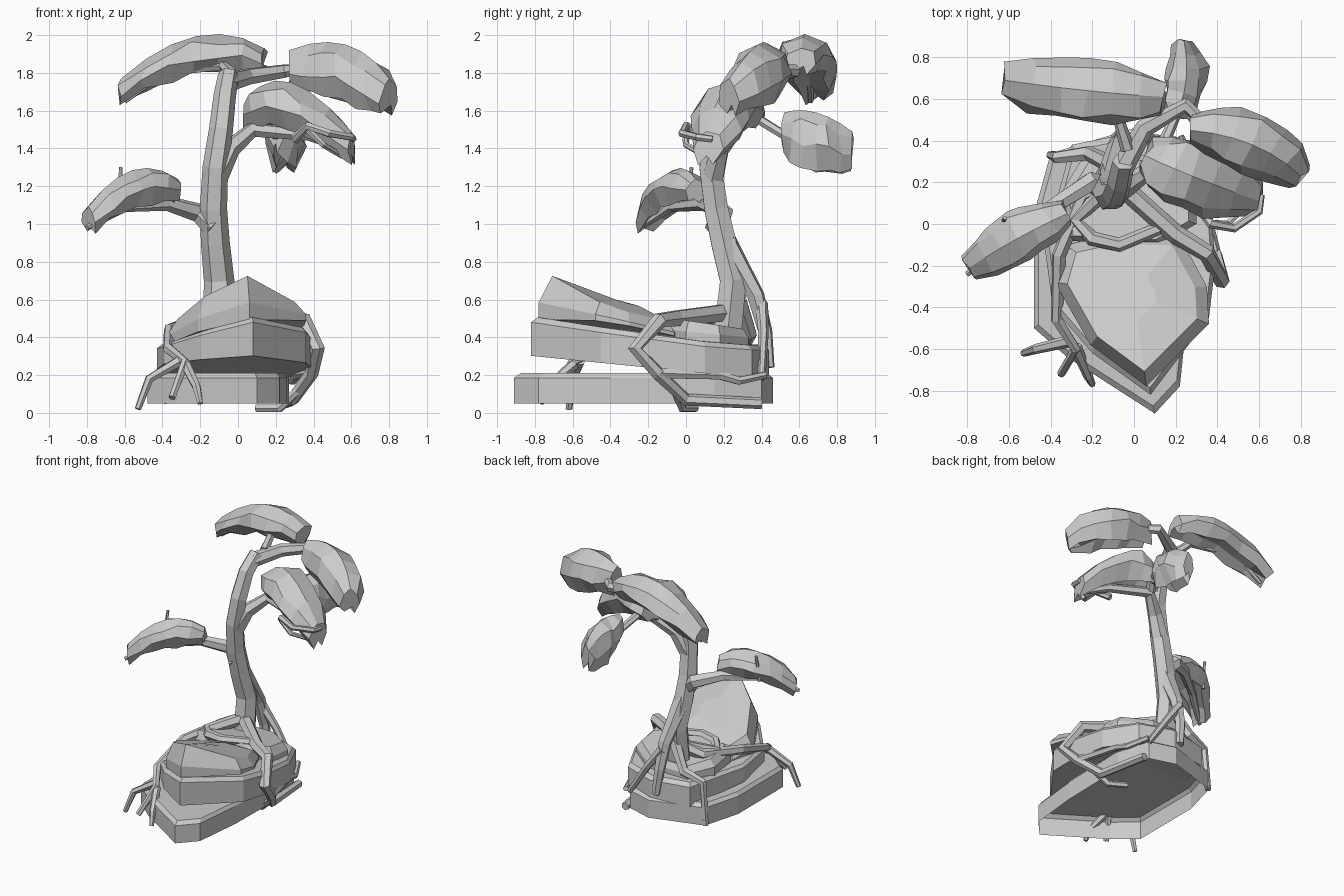
import bpy
import bmesh
import math
import random
from mathutils import Vector

random.seed(4)

default_cube = bpy.data.objects.get("Cube")
if default_cube:
    bpy.data.objects.remove(default_cube, do_unlink=True)

# One plain grey for everything
clay = bpy.data.materials.new("plain_grey")
clay.use_nodes = True
clay.diffuse_color = (.6, .6, .6, 1)
clay.node_tree.nodes["Principled BSDF"].inputs["Base Color"].default_value = clay.diffuse_color


def add_object(name, mesh):
    mesh.materials.clear()
    mesh.materials.append(clay)
    for polygon in mesh.polygons:
        polygon.use_smooth = False
    obj = bpy.data.objects.new(name, mesh)
    bpy.context.collection.objects.link(obj)


def loft(name, rings, closed_bottom=True):
    """Skin a list of equally long point rings and close the ends."""
    bm = bmesh.new()
    loops = [[bm.verts.new(point) for point in ring] for ring in rings]
    count = len(loops[0])
    for lower, upper in zip(loops, loops[1:]):
        for i in range(count):
            j = (i + 1) % count
            bm.faces.new((lower[i], lower[j], upper[j], upper[i]))
    if closed_bottom:
        bm.faces.new(list(reversed(loops[0])))
    bm.faces.new(loops[-1])
    bmesh.ops.recalc_face_normals(bm, faces=bm.faces)
    mesh = bpy.data.meshes.new(name)
    bm.to_mesh(mesh)
    bm.free()
    add_object(name, mesh)


def slab(name, outline, bottom, top, shoulder, inset, closed_bottom=True):
    """Chamfered stone: a flat outline with height rules for bottom and top."""
    corners = [Vector(point) for point in outline]
    centre = sum(corners, Vector((0, 0))) / len(corners)
    base, middle, crown, cap = [], [], [], []
    for corner in corners:
        low, high = bottom(*corner), top(*corner)
        base.append((*corner, low))
        middle.append((*corner, low + (high - low) * shoulder))
        for ring, amount in ((crown, inset), (cap, .7)):
            inner = corner.lerp(centre, amount)
            ring.append((*inner, top(*inner)))
    loft(name, [base, middle, crown, cap], closed_bottom)


def tube(name, start, end, *points):
    """Six-sided limb through points, tapering from start to end radius."""
    curve = bpy.data.curves.new(name, "CURVE")
    curve.dimensions = "3D"
    curve.bevel_depth = 1
    curve.bevel_resolution = 1
    curve.use_fill_caps = True
    spline = curve.splines.new("POLY")
    spline.points.add(len(points) - 1)
    for i, (knot, point) in enumerate(zip(spline.points, points)):
        knot.co = (*point, 1)
        knot.radius = start + (end - start) * i / (len(points) - 1)
    helper = bpy.data.objects.new(name + "_path", curve)
    bpy.context.collection.objects.link(helper)
    bpy.context.view_layer.update()
    evaluated = helper.evaluated_get(bpy.context.evaluated_depsgraph_get())
    mesh = bpy.data.meshes.new_from_object(evaluated)
    bpy.data.objects.remove(helper, do_unlink=True)
    add_object(name, mesh)


# Domed cross-section with a hollowed underside: side offset, height share
HALF_DOME = [(1, .4), (.75, .8), (0, 1), (-.75, .8)]
DOME = HALF_DOME + [(-1, .4), (-.55, 0), (0, .2), (.55, 0)]


def foliage(name, width, depth, start, middle, end, steps=6):
    """Blunt arched cushion whose ridge runs through three points."""
    start, middle, end = Vector(start), Vector(middle), Vector(end)
    rings = []
    for i in range(steps + 1):
        t = i / steps
        ridge = (start * (1 - t) * (1 - 2 * t) + middle * 4 * t * (1 - t)
                 + end * t * (2 * t - 1))
        along = start * (4 * t - 3) + middle * (4 - 8 * t) + end * (4 * t - 1)
        side = Vector((-along.y, along.x, 0)).normalized()
        swell = math.sin(math.pi * (.07 + .86 * t)) ** .5
        thickness = depth * (.35 + .65 * swell)
        ring = []
        for offset, share in DOME:
            point = ridge + side * offset * width * swell
            point.z -= thickness * (1 - share)
            if share < 1:
                point += Vector([random.uniform(-.018, .018) for axis in "xyz"])
            ring.append(point)
        rings.append(ring)
    loft(name, rings)


# Stacked stones, the lowest one open underneath
slab("lower_stone",
     [(.1, -.91), (.22, -.78), (.26, -.4), (.27, .15), (.2, .4), (0, .46),
      (-.4, .34), (-.48, .05), (-.48, -.5), (-.32, -.64)],
     lambda x, y: .05, lambda x, y: .21, .85, .05, closed_bottom=False)
slab("middle_stone",
     [(.08, -.82), (.36, -.45), (.39, -.2), (.37, .1), (.25, .35), (0, .44),
      (-.3, .38), (-.43, -.1), (-.39, -.4), (-.2, -.62)],
     lambda x, y: .22 - .1 * y,
     lambda x, y: max(.36, .39 - .14 * y + .08 * x - .1 * abs(x - .08)), .85, .05)
slab("upper_stone",
     [(.06, -.78), (.36, -.48), (.35, -.3), (.22, -.06), (-.1, -.05), (-.33, -.1),
      (-.38, -.28), (-.21, -.58)],
     lambda x, y: .37 + .13 * x - .15 * y,
     lambda x, y: .48 - .35 * y - .22 * abs(x - .06), .35, .16)
slab("rear_stone",
     [(-.33, -.08), (.12, -.1), (.3, 0), (.3, .18), (.1, .33), (-.24, .33), (-.35, .15)],
     lambda x, y: .34, lambda x, y: .49 - .15 * y, .6, .12)

# Trunk and the limb that continues it
tube("trunk", .085, .055, (-.1, .22, .42), (-.1, .25, .7), (-.12, .2, .9), (-.13, .16, 1.08),
     (-.12, .13, 1.3), (-.09, .14, 1.5), (-.07, .2, 1.68), (-.05, .3, 1.79))
tube("left_top_limb", .055, .02, (-.06, .26, 1.75), (.05, .46, 1.78), (.25, .57, 1.81),
     (.33, .49, 1.82), (.5, .38, 1.76))

# Side limbs and twigs
tube("right_low_limb", .065, .015, (-.12, .16, .98), (-.21, .2, 1.06), (-.38, .09, 1.11),
     (-.6, -.08, 1.09), (-.8, -.24, .98))
tube("left_middle_limb", .065, .02, (-.12, .14, 1.24), (-.04, .18, 1.4), (.08, .26, 1.5),
     (.38, .16, 1.47), (.55, .1, 1.4))
tube("rear_limb", .035, .02, (.07, .26, 1.5), (.13, .36, 1.57), (.2, .52, 1.47), (.25, .72, 1.4))
tube("right_top_limb", .035, .015, (-.03, .36, 1.79), (-.08, .52, 1.84), (-.4, .65, 1.8),
     (-.6, .66, 1.65))
tube("low_twig", .014, .01, (-.63, 0, 1.1), (-.62, .03, 1.3))
tube("wrapping_twig", .025, .018, (.3, .1, 1.45), (.37, 0, 1.52), (.48, -.02, 1.48),
     (.6, .06, 1.46), (.61, .14, 1.45))
tube("hanging_twig", .02, .015, (.37, 0, 1.5), (.45, 0, 1.42), (.55, .1, 1.36))

# Foliage cushions
foliage("right_top_foliage", .16, .2, (.14, .61, 1.93), (-.22, .64, 1.995), (-.62, .69, 1.77))
foliage("left_top_foliage", .15, .3, (.27, .45, 1.92), (.57, .38, 1.95), (.8, .23, 1.77))
foliage("left_middle_foliage", .17, .25, (.05, .33, 1.66), (.28, .23, 1.75), (.6, .11, 1.49))
foliage("rear_foliage", .1, .3, (.2, .52, 1.59), (.25, .69, 1.59), (.24, .88, 1.49))
foliage("right_low_foliage", .13, .19, (-.32, .05, 1.24), (-.56, -.07, 1.285), (-.79, -.21, 1.09))

# Roots gripping the stones
tube("rear_root", .065, .03, (-.12, .2, .92), (-.1, .29, .76), (-.08, .37, .62), (-.07, .42, .43),
     (-.05, .44, .24))
tube("rear_left_root", .035, .02, (-.08, .4, .58), (.04, .41, .42), (.2, .4, .18))
tube("rear_right_root", .045, .022, (-.1, .28, .6), (-.22, .34, .42), (-.37, .32, .37),
     (-.4, .33, .05))
tube("left_root", .05, .03, (-.08, .2, .53), (.2, -.05, .5), (.35, -.14, .49), (.42, -.27, .34),
     (.39, -.15, .21), (.29, 0, .07), (.24, .4, .05))
tube("left_side_root", .03, .02, (.39, -.15, .21), (.31, .18, .2), (.29, .28, .17),
     (.22, .42, .2))
tube("left_foot_root", .025, .022, (.32, -.06, .12), (.22, -.02, .025), (.1, .05, .025))
tube("front_loop_root", .03, .045, (.17, 0, .5), (-.07, -.1, .5), (-.2, -.07, .49),
     (-.28, .02, .47), (-.1, .2, .54))
tube("right_root", .045, .02, (-.1, .2, .54), (-.24, .14, .48), (-.36, -.15, .44),
     (-.37, -.46, .34), (-.28, -.6, .27), (-.35, -.72, .08))
tube("right_front_root", .03, .016, (-.28, -.59, .26), (-.22, -.73, .14), (-.2, -.77, .05))
tube("right_side_root", .03, .018, (-.3, -.56, .28), (-.47, -.6, .18), (-.53, -.62, .02))
